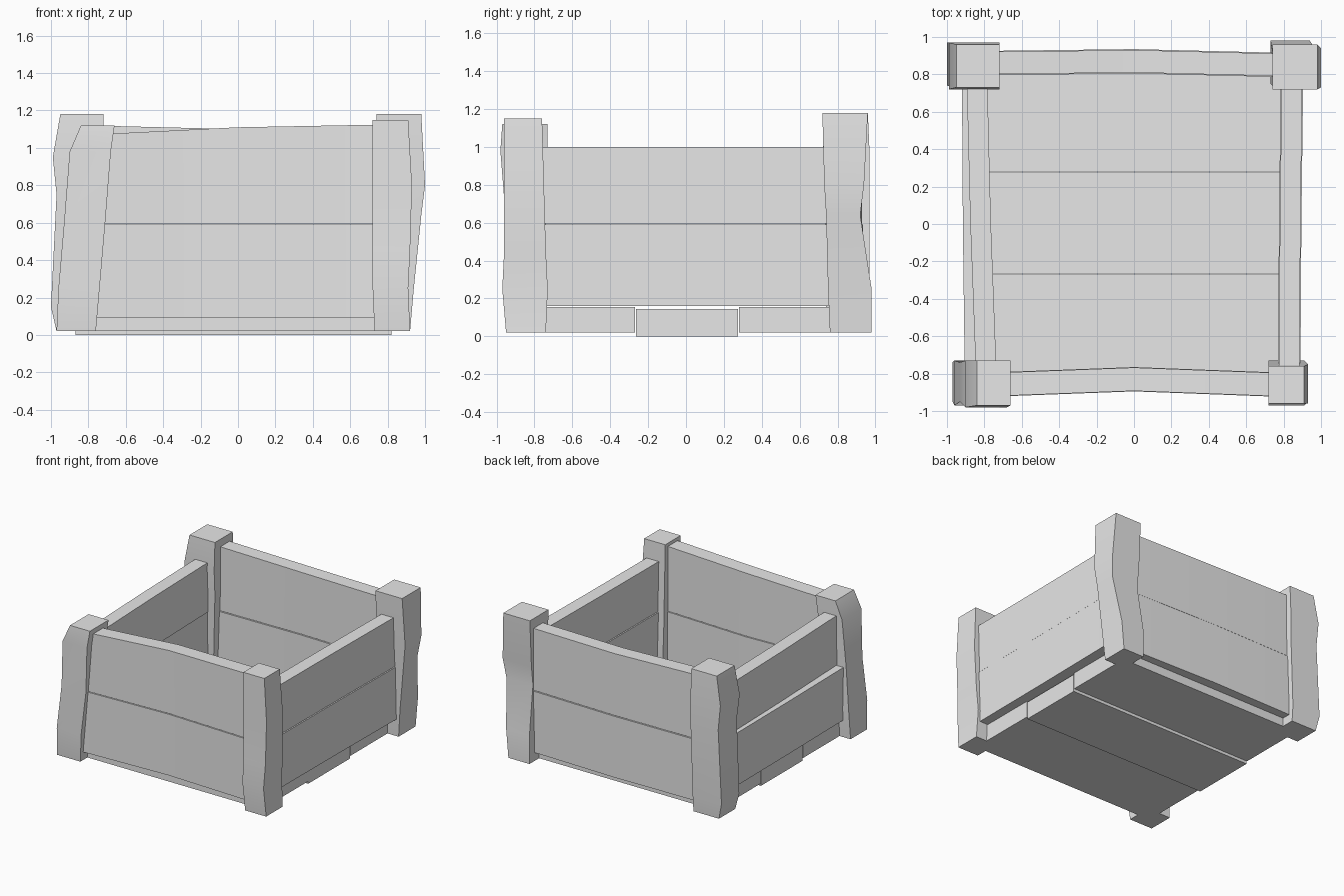
import bpy
import bmesh
import math
from mathutils import Vector

default_cube = bpy.data.objects.get("Cube")
if default_cube:
    bpy.data.objects.remove(default_cube, do_unlink=True)

# Single material for all the timber
timber = bpy.data.materials.new("plain_grey")
timber.use_nodes = True
grey = (0.8, 0.8, 0.8, 1.0)
timber.diffuse_color = grey
timber.node_tree.nodes["Principled BSDF"].inputs["Base Color"].default_value = grey


def loft(name, rings):
    """Skin a stack of four-cornered rings into a closed timber."""
    mesh = bpy.data.meshes.new(name)
    bm = bmesh.new()
    loops = [[bm.verts.new(corner) for corner in ring] for ring in rings]
    for lower, upper in zip(loops, loops[1:]):
        for i in range(len(lower)):
            j = (i + 1) % len(lower)
            bm.faces.new((lower[i], lower[j], upper[j], upper[i]))
    bm.faces.new(loops[0])
    bm.faces.new(loops[-1])
    bmesh.ops.recalc_face_normals(bm, faces=bm.faces)
    bm.to_mesh(mesh)
    bm.free()
    mesh.materials.append(timber)
    obj = bpy.data.objects.new(name, mesh)
    bpy.context.collection.objects.link(obj)
    bpy.ops.object.select_all(action="DESELECT")
    obj.select_set(True)
    bpy.context.view_layer.objects.active = obj
    bpy.ops.object.shade_smooth_by_angle(angle=math.radians(30))
    return obj


def rectangle(a_low, a_high, b_low, b_high):
    return [(a_low, b_low), (a_high, b_low), (a_high, b_high), (a_low, b_high)]


def post(name, sections):
    """Hewn corner post from (height, x range, y range) sections."""
    loft(name, [[Vector((x, y, z)) for x, y in rectangle(*xs, *ys)]
                for z, xs, ys in sections])


def plank(name, along, centres, thickness, bottom, tops, start=-0.8, end=0.8):
    """Wall plank whose centre line and top edge pass through evenly spaced points."""
    rings = []
    for i, (centre, top) in enumerate(zip(centres, tops)):
        position = start + (end - start) * i / (len(centres) - 1)
        half = thickness / 2
        ring = rectangle(centre - half, centre + half, bottom, top)
        if along == "x":
            rings.append([Vector((position, across, z)) for across, z in ring])
        else:
            rings.append([Vector((across, position, z)) for across, z in ring])
    loft(name, rings)


def level(height):
    return [height] * 3


# Corner posts, each bulging and leaning in its own way
post("front_right_post", [
    (0.02, (-0.97, -0.76), (-0.95, -0.74)),
    (0.25, (-0.96, -0.74), (-0.97, -0.73)),
    (0.60, (-0.93, -0.71), (-0.95, -0.74)),
    (0.98, (-0.90, -0.68), (-0.98, -0.73)),
    (1.12, (-0.84, -0.66), (-0.97, -0.73)),
])
post("front_left_post", [
    (0.02, (0.73, 0.92), (-0.95, -0.74)),
    (0.25, (0.72, 0.91), (-0.97, -0.73)),
    (0.45, (0.72, 0.92), (-0.96, -0.74)),
    (0.80, (0.72, 0.93), (-0.96, -0.75)),
    (1.15, (0.72, 0.91), (-0.96, -0.76)),
])
post("back_right_post", [
    (0.02, (-0.97, -0.74), (0.75, 0.96)),
    (0.15, (-1.00, -0.74), (0.74, 0.97)),
    (0.75, (-0.97, -0.72), (0.73, 0.97)),
    (0.95, (-0.99, -0.72), (0.72, 0.97)),
    (1.18, (-0.95, -0.72), (0.73, 0.96)),
])
post("back_left_post", [
    (0.02, (0.73, 0.92), (0.76, 0.98)),
    (0.25, (0.73, 0.94), (0.75, 0.98)),
    (0.64, (0.74, 0.98), (0.74, 0.92)),
    (0.80, (0.74, 1.00), (0.73, 0.94)),
    (1.18, (0.74, 0.98), (0.72, 0.96)),
])

# Front and back walls, bowed and with uneven top edges
lower_top, upper_bottom = 0.59, 0.595
front_line = (-0.86, -0.83, -0.86)
back_line = (0.86, 0.87, 0.85)
plank("front_lower_plank", "x", front_line, 0.13, 0.09, level(lower_top))
plank("front_upper_plank", "x", front_line, 0.125, upper_bottom, (1.07, 1.11, 1.125))
plank("back_lower_plank", "x", back_line, 0.13, 0.09, level(lower_top))
plank("back_upper_plank", "x", back_line, 0.12, upper_bottom, (1.12, 1.10, 1.10))

# Side walls, standing on the floor boards
left_line = (0.83, 0.835, 0.845)
plank("left_lower_plank", "y", left_line, 0.12, 0.16, level(lower_top))
plank("left_upper_plank", "y", left_line, 0.11, upper_bottom, level(1.0))
plank("right_lower_plank", "y", (-0.84, -0.85, -0.855), 0.13, 0.16, level(lower_top))
plank("right_upper_plank", "y", (-0.79, -0.82, -0.84), 0.11, upper_bottom, level(1.0))

# Floor boards, the middle one set a little lower
floor_boards = {
    "front_floor_board": (-0.565, 0.59, 0.02, 0.155),
    "middle_floor_board": (0.005, 0.54, 0.0, 0.145),
    "back_floor_board": (0.568, 0.575, 0.02, 0.155),
}
for board, (centre, width, bottom, top) in floor_boards.items():
    plank(board, "x", level(centre), width, bottom, level(top), -0.87, 0.82)
